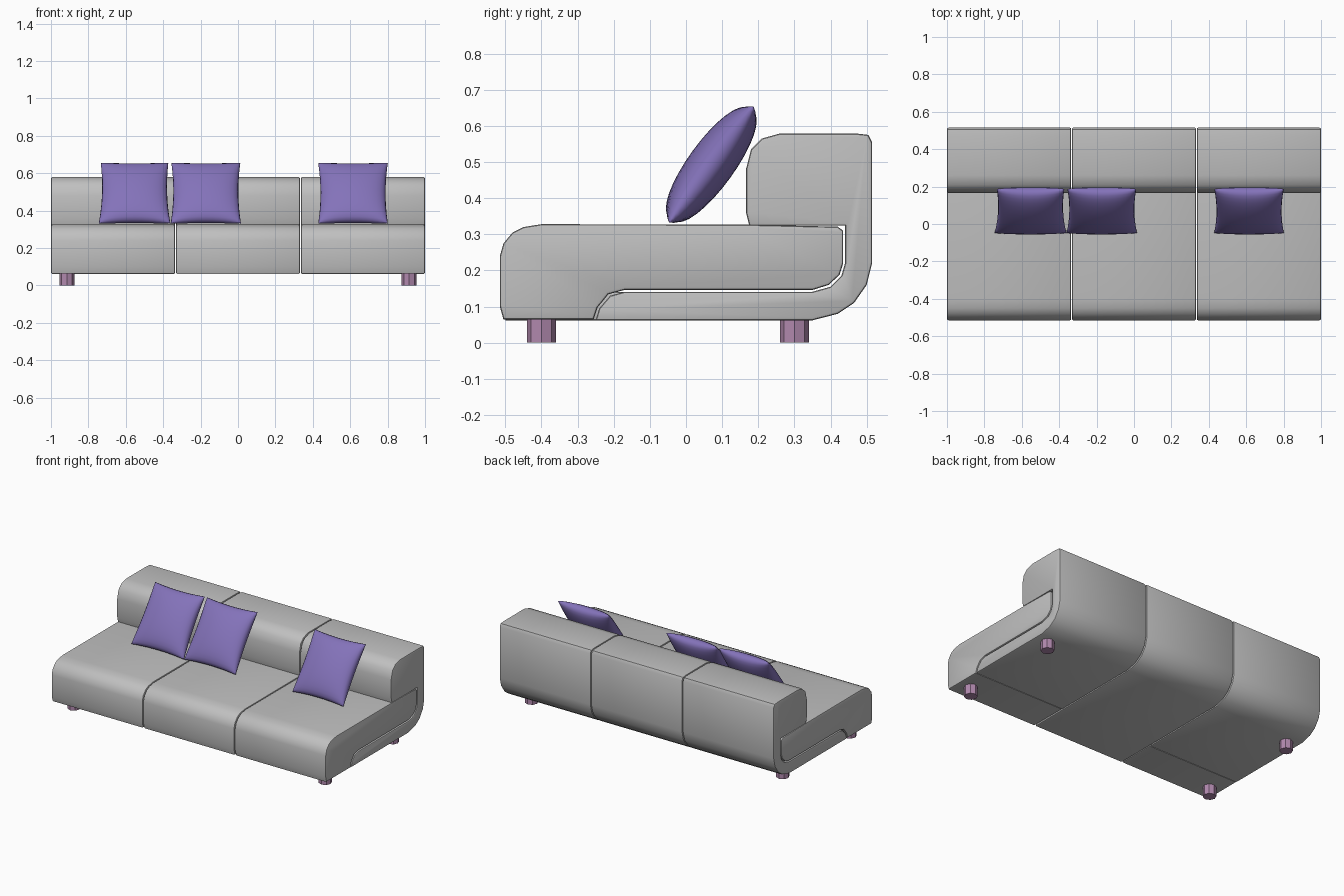
import bpy, bmesh, math
from mathutils import Matrix

cube = bpy.data.objects.get("Cube")
if cube:
    bpy.data.objects.remove(cube, do_unlink=True)


def material(name, rgb):
    m = bpy.data.materials.new(name)
    m.use_nodes = True
    m.diffuse_color = (*rgb, 1)
    m.node_tree.nodes["Principled BSDF"].inputs["Base Color"].default_value = (*rgb, 1)
    return m


GREY = material("grey fabric", (0.52, 0.52, 0.52))
PURPLE = material("purple fabric", (0.23, 0.17, 0.49))
PINK = material("pink leg", (0.44, 0.25, 0.42))


def finish(bm, name, mat, angle):
    bmesh.ops.recalc_face_normals(bm, faces=bm.faces)
    mesh = bpy.data.meshes.new(name)
    bm.to_mesh(mesh)
    bm.free()
    mesh.materials.append(mat)
    obj = bpy.data.objects.new(name, mesh)
    bpy.context.collection.objects.link(obj)
    bpy.ops.object.select_all(action="DESELECT")
    obj.select_set(True)
    bpy.context.view_layer.objects.active = obj
    bpy.ops.object.shade_smooth_by_angle(angle=math.radians(angle))
    return obj


def upholstery(name, profile, x0, x1):
    """Side profile (y, z) pulled across x, with softly rounded end seams."""
    bm = bmesh.new()
    cap = bm.faces.new([bm.verts.new((x0, y, z)) for y, z in profile])
    ext = bmesh.ops.extrude_face_region(bm, geom=[cap], use_keep_orig=True)
    moved = [v for v in ext["geom"] if isinstance(v, bmesh.types.BMVert)]
    bmesh.ops.translate(bm, verts=moved, vec=(x1 - x0, 0, 0))
    bmesh.ops.recalc_face_normals(bm, faces=bm.faces)
    rims = [e for e in bm.edges if abs(e.verts[0].co.x - e.verts[1].co.x) < 1e-5]
    bmesh.ops.bevel(bm, geom=rims, offset=0.008, segments=2, profile=0.5,
                    affect="EDGES", clamp_overlap=True)
    finish(bm, name, GREY, 40)


# Backrest that curls under the seat; the tip of the base comes first
tip = [(-0.25, 0.062), (-0.24, 0.095), (-0.21, 0.13), (-0.17, 0.141)]
shell = [(0.35, 0.141), (0.40, 0.155), (0.43, 0.185), (0.44, 0.22), (0.44, 0.324),
         (0.175, 0.324), (0.166, 0.36), (0.166, 0.48), (0.18, 0.535), (0.21, 0.565),
         (0.26, 0.579), (0.47, 0.579), (0.505, 0.575), (0.515, 0.555), (0.515, 0.22),
         (0.50, 0.16), (0.465, 0.11), (0.42, 0.08), (0.35, 0.062)]

# Seat cushion that wraps down over the front
seat = [(-0.505, 0.064), (-0.515, 0.10), (-0.515, 0.24), (-0.505, 0.275),
        (-0.48, 0.305), (-0.45, 0.32), (-0.40, 0.328), (0.16, 0.327), (0.42, 0.321),
        (0.435, 0.31), (0.435, 0.22), (0.425, 0.188), (0.395, 0.16), (0.35, 0.146),
        (-0.17, 0.146), (-0.215, 0.134), (-0.245, 0.097), (-0.256, 0.064)]

modules = {"right": (-1, -0.336), "middle": (-0.332, 0.332), "left": (0.336, 1)}
for side, (x0, x1) in modules.items():
    reach = 0.25 if side == "middle" else 0
    upholstery(side + "_backrest", [(y - reach, z) for y, z in tip] + shell, x0, x1)
    upholstery(side + "_seat", seat, x0, x1)

# Legs
for side, x in (("right", -0.915), ("left", 0.915)):
    for end, y in (("front", -0.40), ("back", 0.30)):
        bm = bmesh.new()
        bmesh.ops.create_cone(bm, cap_ends=True, segments=8, radius1=0.04, radius2=0.04,
                              depth=0.07, matrix=Matrix.Translation((x, y, 0.035)))
        finish(bm, f"{end}_{side}_leg", PINK, 30)


# Throw pillows: a puffed sphere-like square with pinched sides
def pillow(name, x, flare):
    bm = bmesh.new()
    n = 16
    bmesh.ops.create_grid(bm, x_segments=n, y_segments=n, size=1)
    back = bmesh.ops.duplicate(bm, geom=bm.verts[:] + bm.edges[:] + bm.faces[:])
    lower = {v for v in back["geom"] if isinstance(v, bmesh.types.BMVert)}
    for v in bm.verts:
        # Ease the grid towards the rim so the edge stays round
        u, w = (math.sin(c * math.pi / 2) for c in v.co.xy)
        puff = 0.064 * max(0, (1 - u ** 2) * (1 - w ** 2)) ** 0.42
        v.co.x = u * (0.186 - 0.012 * (1 - w ** 2)) * (1 - flare * w)
        v.co.y = w * (0.199 - 0.010 * (1 - u ** 2))
        v.co.z = -puff if v in lower else puff
    bmesh.ops.remove_doubles(bm, verts=bm.verts, dist=0.0005)
    obj = finish(bm, name, PURPLE, 80)
    obj.location = (x, 0.07, 0.493)
    obj.rotation_euler = (math.radians(54), 0, 0)


for name, x, flare in (("right_pillow", -0.553, 0.03), ("middle_pillow", -0.172, 0.01),
                       ("left_pillow", 0.615, 0.0)):
    pillow(name, x, flare)
